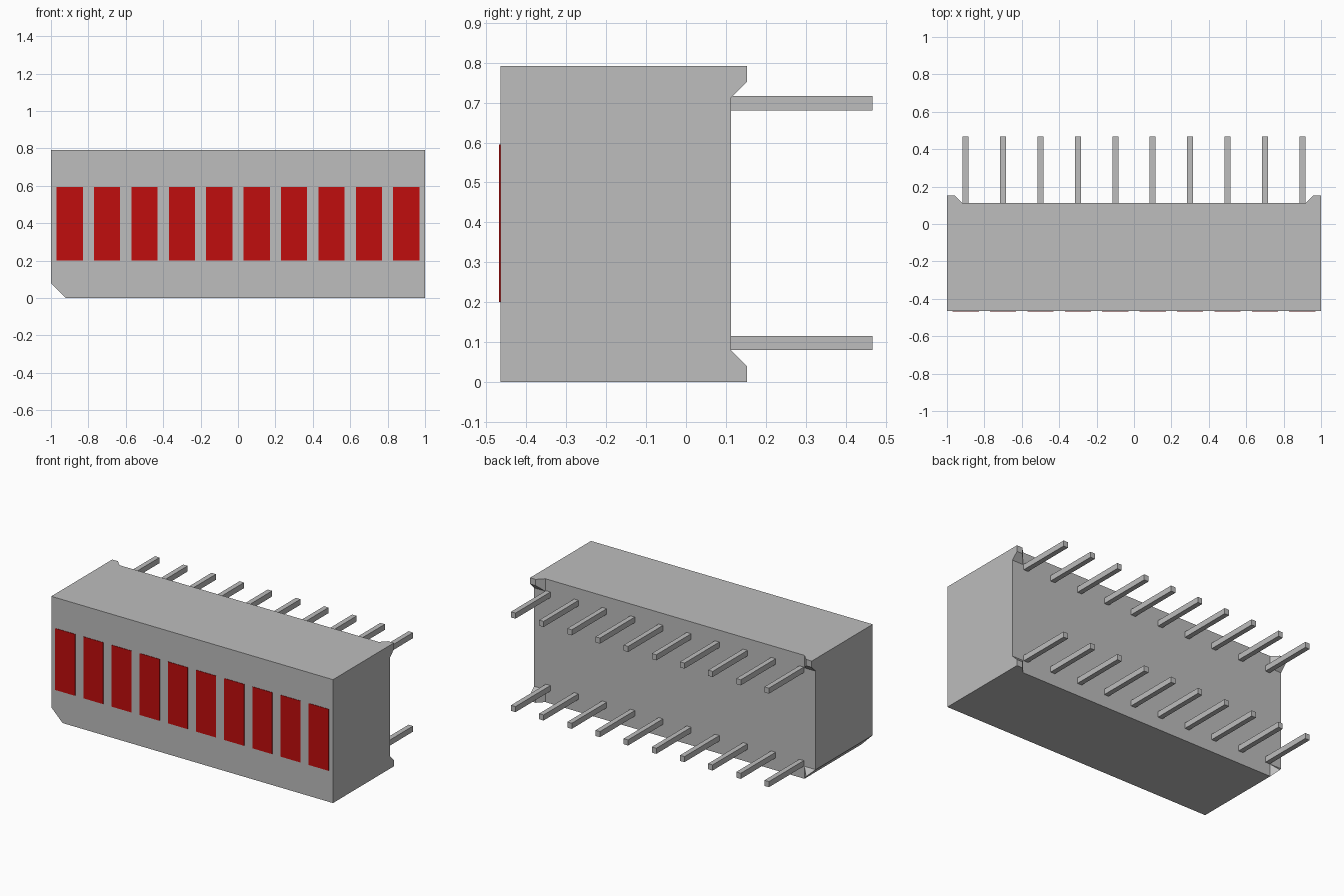
import bpy
import bmesh

if "Cube" in bpy.data.objects:
    bpy.data.objects.remove(bpy.data.objects["Cube"], do_unlink=True)


def make_material(name, colour):
    mat = bpy.data.materials.new(name)
    mat.use_nodes = True
    mat.diffuse_color = colour
    mat.node_tree.nodes["Principled BSDF"].inputs["Base Color"].default_value = colour
    return mat


grey = make_material("light grey", (0.51, 0.51, 0.51, 1))
red = make_material("red", (0.53, 0.004, 0.004, 1))


def add_hull(name, points, mat):
    """Flat-faced convex solid around the given points."""
    bm = bmesh.new()
    verts = [bm.verts.new(p) for p in points]
    bmesh.ops.convex_hull(bm, input=verts)
    bmesh.ops.dissolve_limit(bm, angle_limit=0.01, verts=bm.verts[:], edges=bm.edges[:])
    bmesh.ops.recalc_face_normals(bm, faces=bm.faces[:])
    mesh = bpy.data.meshes.new(name)
    bm.to_mesh(mesh)
    bm.free()
    mesh.materials.append(mat)
    obj = bpy.data.objects.new(name, mesh)
    bpy.context.collection.objects.link(obj)
    return obj


def add_box(name, xs, ys, zs, mat):
    return add_hull(name, [(x, y, z) for x in xs for y in ys for z in zs], mat)


FRONT, BACK, FOOT, TIP = -0.465, 0.113, 0.153, 0.467
HEIGHT, CUT = 0.792, 0.08

# Housing: block with one lower corner bevelled along its whole depth
outline = [(-1 + CUT, 0), (1, 0), (1, HEIGHT), (-1, HEIGHT), (-1, CUT)]
add_hull("housing", [(x, y, z) for x, z in outline for y in (FRONT, BACK)], grey)

# Tapered standoff feet at the three square back corners
for side, z0, up, name in ((1, 0, 1, "foot_lower_left"),
                           (1, HEIGHT, -1, "foot_upper_left"),
                           (-1, HEIGHT, -1, "foot_upper_right")):
    points = [(side * (1 - a), y, z0 + up * b)
              for size, y in ((CUT, BACK), (CUT / 2, FOOT))
              for a in (0, size) for b in (0, size)]
    add_hull(name, points, grey)

# Foot remnant at the bevelled corner
add_hull("foot_lower_right", [(-1, BACK, CUT), (-1 + CUT, BACK, 0), (-1 + CUT, BACK, CUT),
                              (-1 + CUT / 2, FOOT, CUT / 2)], grey)

# Ten light bars on the front and two rows of pins on the back
for i in range(10):
    x = -0.9 + 0.2 * i
    add_box(f"light_bar_{i + 1}", (x - 0.07, x + 0.07), (-0.468, FRONT), (0.2, 0.595), red)
    for row, z in (("lower", 0.098), ("upper", 0.698)):
        add_box(f"{row}_pin_{i + 1}", (x - 0.016, x + 0.016), (BACK, TIP),
                (z - 0.018, z + 0.018), grey)
